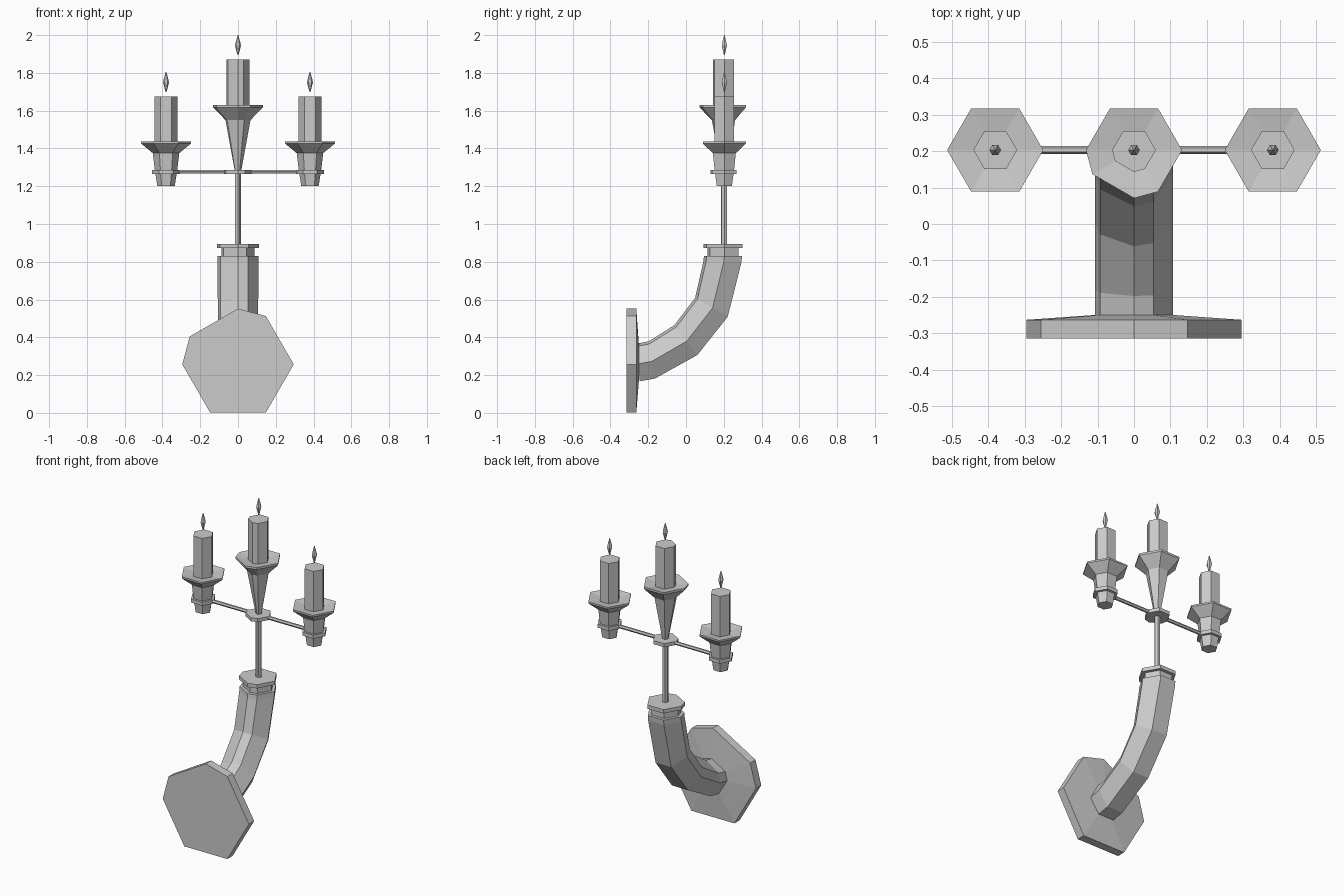
import bpy, bmesh
from math import cos, sin, radians
from mathutils import Vector

cube = bpy.data.objects.get("Cube")
if cube:
    bpy.data.objects.remove(cube)

grey = bpy.data.materials.new("pewter_grey")
grey.use_nodes = True
colour = (0.6, 0.6, 0.6, 1)
grey.diffuse_color = colour
grey.node_tree.nodes["Principled BSDF"].inputs["Base Color"].default_value = colour

HEX = [60 * i for i in range(6)]
SEVEN = [0, 60, 120, 180, 210, 270, 300]   # irregular seven-sided section
X, Y, Z = Vector((1, 0, 0)), Vector((0, 1, 0)), Vector((0, 0, 1))
AXIS_Y = 0.203


def loft(name, rings, angles):
    """Skin rings of (centre, radius, u axis, v axis) and cap both ends."""
    bm = bmesh.new()
    loops = [[bm.verts.new(Vector(c) + r * (cos(radians(a)) * u + sin(radians(a)) * v))
              for a in angles] for c, r, u, v in rings]
    n = len(angles)
    for low, high in zip(loops, loops[1:]):
        for i in range(n):
            j = (i + 1) % n
            bm.faces.new((low[i], low[j], high[j], high[i]))
    bm.faces.new(loops[0][::-1])
    bm.faces.new(loops[-1])
    bmesh.ops.recalc_face_normals(bm, faces=bm.faces)
    mesh = bpy.data.meshes.new(name)
    bm.to_mesh(mesh)
    bm.free()
    mesh.materials.append(grey)
    obj = bpy.data.objects.new(name, mesh)
    bpy.context.collection.objects.link(obj)
    return obj


def turned(name, profile, angles, x=0):
    """Upright part from a (radius, height) profile."""
    return loft(name, [((x, AXIS_Y, z), r, X, Y) for r, z in profile], angles)


# Wall plate with a slightly raised back
loft("wall_plate", [((0, y, 0.257), r, X, -Z) for y, r in
                    ((-0.315, 0.295), (-0.263, 0.295), (-0.25, 0.11))], SEVEN)

# Curved arm: each ring is given by its centre and outward direction
path = [(-0.252, 0.26, 0.08, -1), (-0.18, 0.273, 0.17, -1), (0.004, 0.38, 0.6, -0.78),
        (0.141, 0.556, 0.86, -0.5), (0.2, 0.80, 1, -0.02), (AXIS_Y, 0.83, 1, 0)]
loft("curved_arm", [((0, y, z), 0.108 if i > 3 else 0.107, X, Vector((0, dy, dz)).normalized())
                    for i, (y, z, dy, dz) in enumerate(path)], SEVEN)

# Collar and stem
turned("collar", [(0.088, 0.82), (0.088, 0.872), (0.11, 0.872), (0.11, 0.895)], SEVEN)
turned("stem", [(0.017, 0.89), (0.017, 1.28)], SEVEN)


def candle(side, x, dish_z, angles):
    top = dish_z + 0.24
    turned(side + "_candle", [(0.06, dish_z - 0.02), (0.06, top)], angles, x)
    turned(side + "_flame", [(0.003, top + 0.025), (0.016, top + 0.075),
                             (0.012, top + 0.092), (0.002, top + 0.13)], HEX, x)
    turned(side + "_ring", [(0.074, 1.265), (0.074, 1.287)], angles, x)


# Middle holder
turned("middle_holder", [(0.017, 1.28), (0.066, 1.55), (0.132, 1.618),
                         (0.132, 1.63), (0.06, 1.618)], SEVEN)
candle("middle", 0, 1.63, SEVEN)

# Side holders and their cross rods
for side, s in (("left", 1), ("right", -1)):
    x = 0.381 * s
    turned(side + "_holder", [(0.046, 1.2), (0.06, 1.29), (0.07, 1.375), (0.132, 1.426),
                              (0.132, 1.436), (0.06, 1.425)], HEX, x)
    candle(side, x, 1.435, HEX)
    loft(side + "_rod", [((0, AXIS_Y, 1.277), 0.011, Y, Z),
                         ((x, AXIS_Y, 1.277), 0.011, Y, Z)], HEX)
